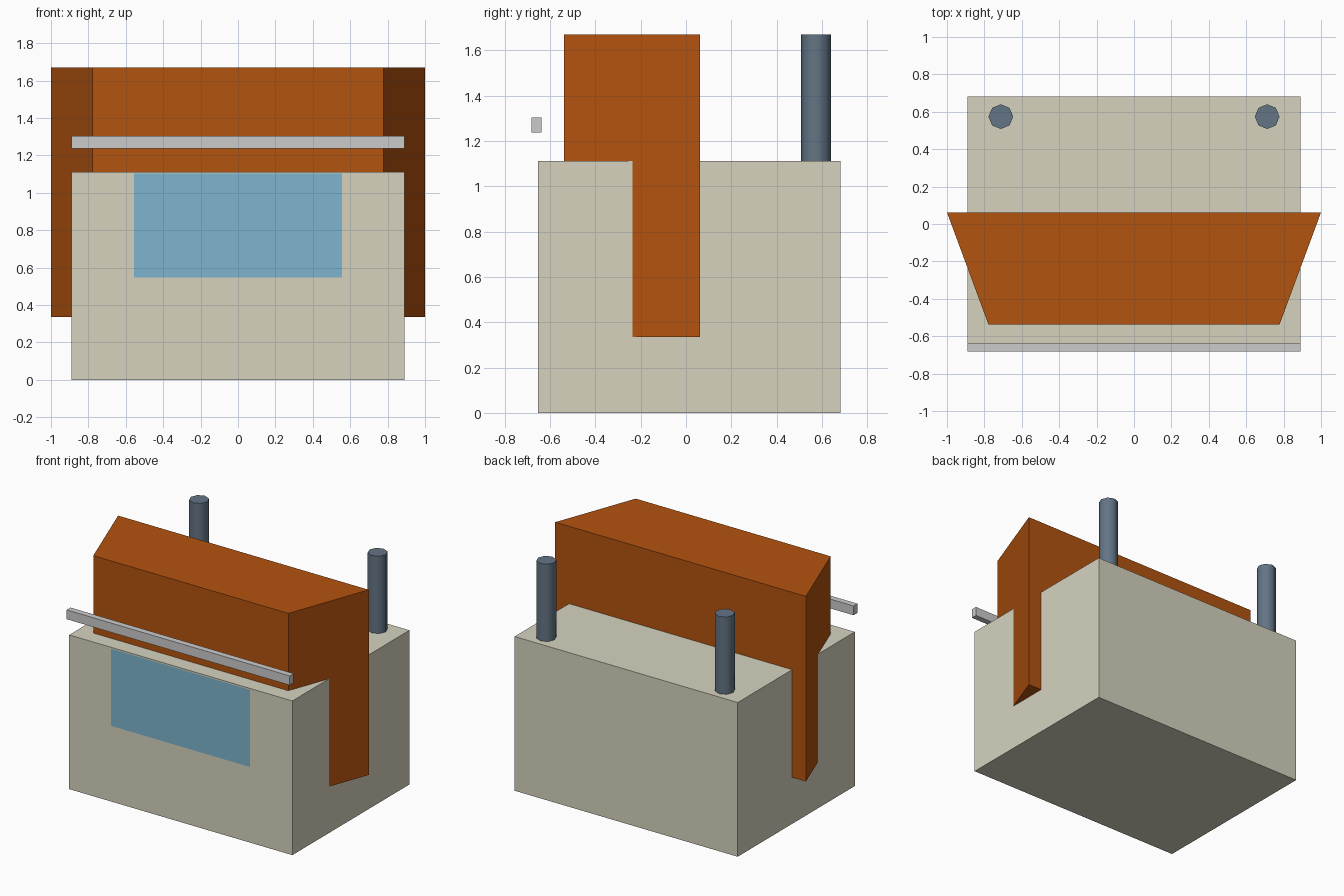
import bpy, bmesh, math

if "Cube" in bpy.data.objects:
    bpy.data.objects.remove(bpy.data.objects["Cube"])


def material(name, rgb):
    mat = bpy.data.materials.new(name)
    mat.diffuse_color = (*rgb, 1)
    mat.use_nodes = True
    mat.node_tree.nodes["Principled BSDF"].inputs["Base Color"].default_value = mat.diffuse_color
    return mat


def prism(name, profile, z0, z1, mat=None):
    """Extrude a plan outline (counter-clockwise) from z0 to z1."""
    bm = bmesh.new()
    face = bm.faces.new([bm.verts.new((x, y, z0)) for x, y in profile])
    if z1 > z0:
        top = bmesh.ops.extrude_face_region(bm, geom=[face])["geom"]
        verts = [v for v in top if isinstance(v, bmesh.types.BMVert)]
        bmesh.ops.translate(bm, verts=verts, vec=(0, 0, z1 - z0))
    # extruding can drop the base face; close it again
    holes = [e for e in bm.edges if e.is_boundary]
    if holes:
        bmesh.ops.holes_fill(bm, edges=holes)
    bmesh.ops.recalc_face_normals(bm, faces=bm.faces)
    mesh = bpy.data.meshes.new(name)
    bm.to_mesh(mesh)
    bm.free()
    obj = bpy.data.objects.new(name, mesh)
    bpy.context.collection.objects.link(obj)
    if mat:
        mesh.materials.append(mat)
    return obj


def rect(x, y0, y1):
    return [(-x, y0), (x, y0), (x, y1), (-x, y1)]


cream = material("cream", (0.67, 0.65, 0.52))
orange = material("orange", (0.456, 0.087, 0.005))
slate = material("slate", (0.127, 0.175, 0.235))
blue = material("glass_blue", (0.21, 0.46, 0.63))

# Main block and tapered hood running through it
prism("body", rect(0.89, -0.652, 0.682), 0, 1.112, cream)
prism("hood", [(-0.778, -0.538), (0.778, -0.538), (1, 0.062), (-1, 0.062)],
      0.335, 1.67, orange)

# Front rail floating above the front edge
prism("front_rail", rect(0.89, -0.682, -0.638), 1.237, 1.304)

# Window panel on the front face
bpy.ops.mesh.primitive_plane_add(size=1, location=(0, -0.655, 0.825),
                                 rotation=(math.pi / 2, 0, 0))
window = bpy.context.object
window.name = "window"
window.scale = (1.112, 0.556, 1)
window.data.materials.append(blue)

# Rear posts
for side, x in (("left", -0.712), ("right", 0.712)):
    bpy.ops.mesh.primitive_cylinder_add(vertices=8, radius=0.066, depth=0.667,
                                        location=(x, 0.574, 1.336))
    post = bpy.context.object
    post.name = f"{side}_post"
    post.data.materials.append(slate)
    bpy.ops.object.shade_smooth_by_angle(angle=math.radians(50))
